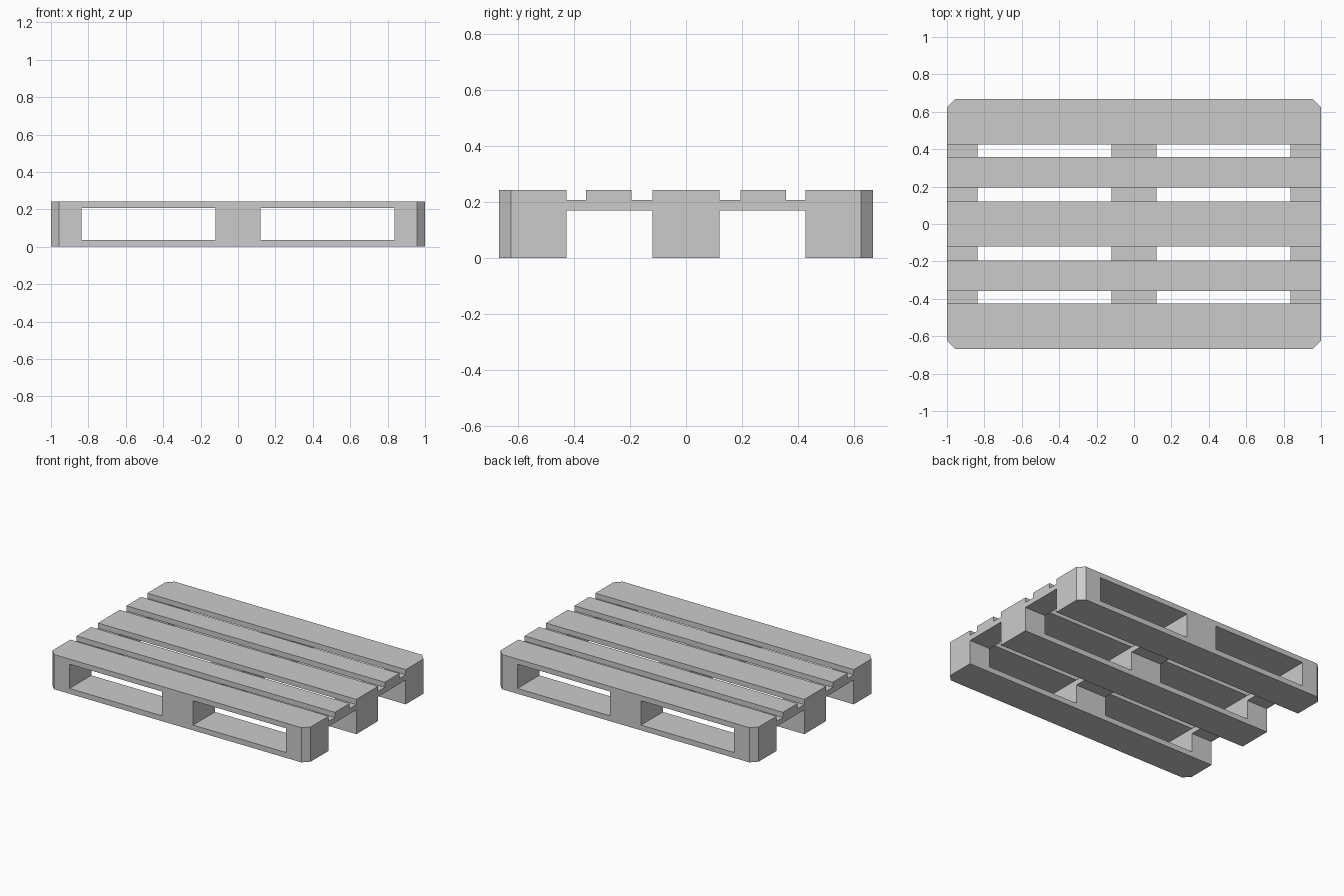
import bpy, bmesh

if "Cube" in bpy.data.objects:
    bpy.data.objects.remove(bpy.data.objects["Cube"])

L = 1.0                                  # half length of the pallet
Z_BEAM, Z_SLAT, Z_TOP = 0.17, 0.207, 0.243
Z_SKID = 0.037                           # thickness of the bottom boards
CHAMFER = 0.043
BLOCKS = [(-1.0, -0.837), (-0.12, 0.12), (0.837, 1.0)]


def box(name, x, y, z, chamfer_side=0):
    """Box from ranges; chamfer_side cuts the upright corners on the -y or +y side."""
    bm = bmesh.new()
    bmesh.ops.create_cube(bm, size=1)
    for v in bm.verts:
        v.co = [r[0] if c < 0 else r[1] for c, r in zip(v.co, (x, y, z))]
    if chamfer_side:
        edge_y = y[0] if chamfer_side < 0 else y[1]
        corners = [e for e in bm.edges
                   if all(abs(v.co.y - edge_y) < 1e-5 for v in e.verts)
                   and abs(e.verts[0].co.z - e.verts[1].co.z) > 0.01]
        bmesh.ops.bevel(bm, geom=corners, offset=CHAMFER, segments=1, affect='EDGES')
    mesh = bpy.data.meshes.new(name)
    bm.to_mesh(mesh)
    bm.free()
    obj = bpy.data.objects.new(name, mesh)
    bpy.context.collection.objects.link(obj)
    return obj


def cut(obj, cutter):
    mod = obj.modifiers.new("window", 'BOOLEAN')
    mod.operation, mod.solver, mod.object = 'DIFFERENCE', 'EXACT', cutter
    bpy.context.view_layer.objects.active = obj
    bpy.ops.object.modifier_apply(modifier=mod.name)
    bpy.data.objects.remove(cutter)


# Runners: top board, blocks and bottom board with two fork windows
for name, y, side in (("front_runner", (-0.667, -0.426), -1),
                      ("middle_runner", (-0.12, 0.12), 0),
                      ("back_runner", (0.426, 0.667), 1)):
    runner = box(name, (-L, L), y, (0, Z_TOP), side)
    for a, b in zip(BLOCKS, BLOCKS[1:]):
        cut(runner, box("window_cutter", (a[1], b[0]),
                        (y[0] - 0.1, y[1] + 0.1), (Z_SKID, Z_SLAT)))

for label, s in (("front", -1), ("back", 1)):
    # Narrow deck slats between the runners
    box(label + "_slat", (-L, L), sorted((s * 0.195, s * 0.357)), (Z_SLAT, Z_TOP))
    # Cross boards joining the runners below the deck
    for part, x in zip(("left", "centre", "right"), BLOCKS):
        box(f"{label}_{part}_cross_board", x,
            sorted((s * 0.12, s * 0.426)), (Z_BEAM, Z_SLAT))
